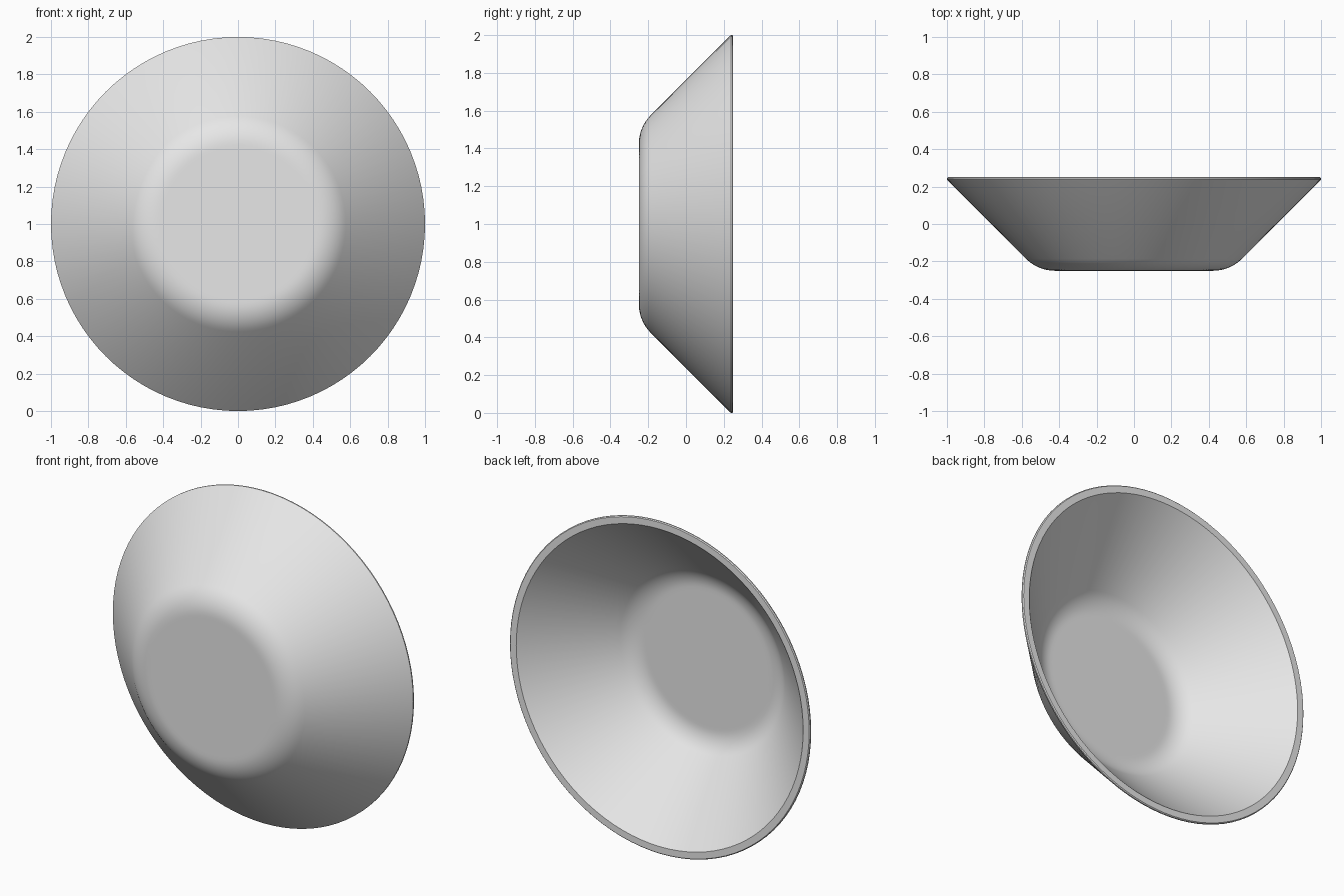
import bpy
import bmesh
import math
from mathutils import Vector, Matrix

cube = bpy.data.objects.get("Cube")
if cube:
    bpy.data.objects.remove(cube, do_unlink=True)

SEGMENTS = 96
ARC_STEPS = 8
AXIS_HEIGHT = 1.0


def make_material(name, value):
    mat = bpy.data.materials.new(name)
    mat.use_nodes = True
    colour = (value, value, value, 1.0)
    mat.diffuse_color = colour
    mat.node_tree.nodes["Principled BSDF"].inputs["Base Color"].default_value = colour
    return mat


def floor_and_fillet(depth, corner, tangent):
    """Profile (radius, depth) from the centre, along the floor, round a 45 degree bend."""
    start = corner - tangent
    bend = tangent / math.tan(math.pi / 8)
    points = [(0.0, depth), (start - 0.02, depth)]
    for i in range(ARC_STEPS + 1):
        a = math.pi / 4 * i / ARC_STEPS
        points.append((start + bend * math.sin(a), depth + bend * (1 - math.cos(a))))
    return points


# Closed wall section: outside, rounded rim, then inside
outside = floor_and_fillet(-0.25, 0.513, 0.09)
rim = [(0.994, 0.231), (1.0, 0.238), (1.0, 0.245), (0.995, 0.25), (0.955, 0.25)]
inside = floor_and_fillet(-0.21, 0.495, 0.075)
profile = outside + rim + inside[::-1]

# Revolve the section about the front-to-back axis
bm = bmesh.new()
verts = [bm.verts.new((0, y, AXIS_HEIGHT + r)) for r, y in profile]
edges = [bm.edges.new(pair) for pair in zip(verts, verts[1:])]
bmesh.ops.spin(bm, geom=verts + edges, cent=Vector((0, 0, AXIS_HEIGHT)),
               axis=Vector((0, 1, 0)), angle=math.tau, steps=SEGMENTS)
bmesh.ops.remove_doubles(bm, verts=bm.verts[:], dist=0.0005)
bmesh.ops.recalc_face_normals(bm, faces=bm.faces[:])

mesh = bpy.data.meshes.new("bowl")
bm.to_mesh(mesh)
bm.free()
mesh.materials.append(make_material("light grey", 0.8))
bowl = bpy.data.objects.new("bowl", mesh)
bpy.context.collection.objects.link(bowl)

# Smooth walls with a crisp rim
bpy.ops.object.select_all(action="DESELECT")
bowl.select_set(True)
bpy.context.view_layer.objects.active = bowl
bpy.ops.object.shade_smooth_by_angle(angle=math.radians(30))
